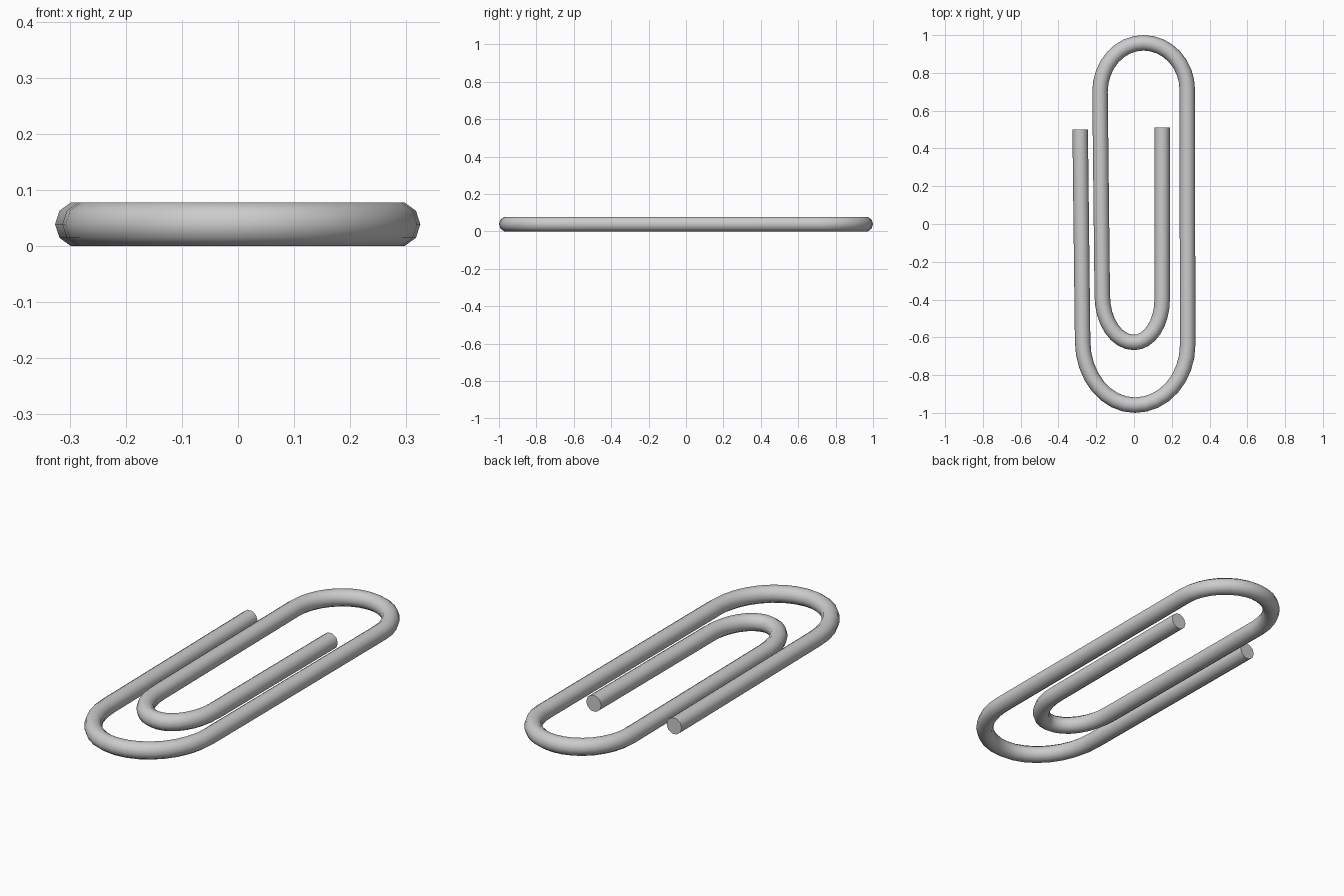
import bpy, bmesh
from math import sin, cos, pi
from mathutils import Vector

if "Cube" in bpy.data.objects:
    bpy.data.objects.remove(bpy.data.objects["Cube"])

SIDES, R = 10, 0.041
Z = R * sin(2 * pi / 5)


def bend(start, apex, end, steps=8):
    """Two quarter ellipses: leave start vertically, pass apex, reach end vertically."""
    pts = []
    for i in range(steps + 1):
        t = i / steps * pi / 2
        pts.append((apex[0] + (start[0] - apex[0]) * cos(t),
                    start[1] + (apex[1] - start[1]) * sin(t)))
    for i in range(1, steps + 1):
        t = i / steps * pi / 2
        pts.append((apex[0] + (end[0] - apex[0]) * sin(t),
                    end[1] + (apex[1] - end[1]) * cos(t)))
    return pts


# Wire centre line: outer end, large lower bend, upper bend, inner bend, inner end
path = [(-0.285, 0.50)]
path += bend((-0.272, -0.62), (0.005, -0.959), (0.284, -0.64))
path += bend((0.282, 0.71), (0.05, 0.959), (-0.18, 0.70))
path += bend((-0.168, -0.38), (0.0, -0.627), (0.149, -0.40))
path += [(0.149, 0.51)]
path = [Vector((x, y, Z)) for x, y in path]

# Sweep a ten-sided section along the centre line
bm = bmesh.new()
rings = []
for i, p in enumerate(path):
    a = (p - path[max(i - 1, 0)]).normalized()
    b = (path[min(i + 1, len(path) - 1)] - p).normalized()
    t = (a + b).normalized()
    side = Vector((t.y, -t.x, 0))
    rings.append([bm.verts.new(p + R * (side * cos(k * 2 * pi / SIDES)
                  + Vector((0, 0, sin(k * 2 * pi / SIDES))))) for k in range(SIDES)])
for r, s in zip(rings, rings[1:]):
    for k in range(SIDES):
        n = (k + 1) % SIDES
        bm.faces.new((r[k], r[n], s[n], s[k]))
# Flat cut ends
bm.faces.new(rings[0])
bm.faces.new(rings[-1])
bmesh.ops.recalc_face_normals(bm, faces=bm.faces)

mesh = bpy.data.meshes.new("paper_clip_wire")
bm.to_mesh(mesh)
bm.free()
wire = bpy.data.objects.new("paper_clip_wire", mesh)
bpy.context.collection.objects.link(wire)
bpy.context.view_layer.objects.active = wire
wire.select_set(True)
bpy.ops.object.shade_smooth_by_angle(angle=pi / 4)
